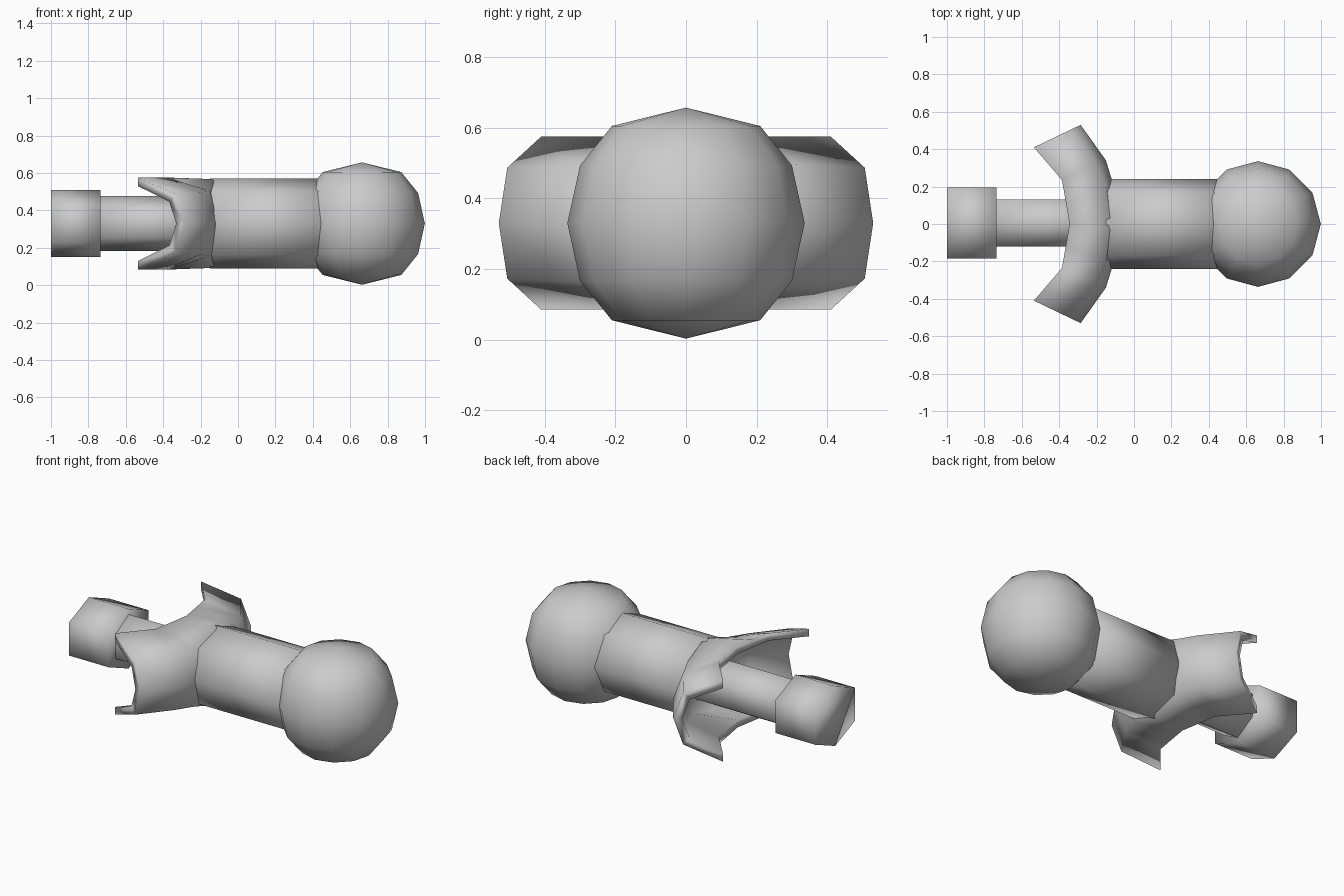
import bpy, bmesh
from math import sin, cos, pi

cube = bpy.data.objects.get("Cube")
if cube:
    bpy.data.objects.remove(cube, do_unlink=True)

MID = 0.33  # height of the long axis

grey = bpy.data.materials.new("plain_grey")
grey.use_nodes = True
COLOUR = (0.6, 0.6, 0.6, 1)
grey.diffuse_color = COLOUR
grey.node_tree.nodes["Principled BSDF"].inputs["Base Color"].default_value = COLOUR


def loft(name, sections):
    """Skin equal-sized closed sections, cap both ends and shade smooth."""
    bm = bmesh.new()
    rings = [[bm.verts.new(p) for p in s] for s in sections]
    n = len(rings[0])
    for a, b in zip(rings, rings[1:]):
        for i in range(n):
            j = (i + 1) % n
            bm.faces.new((a[i], a[j], b[j], b[i]))
    bm.faces.new(rings[0])
    bm.faces.new(rings[-1])
    bmesh.ops.remove_doubles(bm, verts=bm.verts, dist=0.0001)
    bmesh.ops.recalc_face_normals(bm, faces=bm.faces)
    for f in bm.faces:
        f.smooth = True
    mesh = bpy.data.meshes.new(name)
    bm.to_mesh(mesh)
    bm.free()
    mesh.materials.append(grey)
    obj = bpy.data.objects.new(name, mesh)
    bpy.context.collection.objects.link(obj)
    return obj


def prism(name, outline, x0, x1, y=0):
    """Straight bar along x with the given (y, z) outline."""
    return loft(name, [[(x, y + p, MID + q) for p, q in outline] for x in (x0, x1)])


def hexagon(w, h, side):
    return [(0, h), (w, side), (w, -side), (0, -h), (-w, -side), (-w, side)]


# Ball: twelve-sided rings between two poles
def ball_ring(r, z):
    return [(0.663 + r * cos(i * pi / 6), r * sin(i * pi / 6), MID + z) for i in range(12)]


profile = [(0.21, 0.275), (0.3, 0.163), (0.336, 0), (0.3, -0.163), (0.21, -0.275)]
ball = loft("ball", [ball_ring(r, z) for r, z in profile])
bm = bmesh.new()
bm.from_mesh(ball.data)
for f in [f for f in bm.faces if len(f.verts) == 12]:
    pole = bmesh.ops.poke(bm, faces=[f])["verts"][0]
    pole.co.z = MID + (0.327 if pole.co.z > MID else -0.327)
for f in bm.faces:
    f.smooth = True
bm.to_mesh(ball.data)
bm.free()

# Shaft: octagonal bar between ball and fork
octagon = [(0.24 * cos(i * pi / 4), 0.24 * sin(i * pi / 4)) for i in range(8)]
prism("shaft", octagon, -0.15, 0.5)

# Plunger: rod and end cap
prism("plunger_rod", hexagon(0.126, 0.147, 0.073), -0.75, -0.13, 0.006)
prism("plunger_cap", hexagon(0.19, 0.18, 0.1), -1.0, -0.735, 0.005)


# Fork: thick half pipe, open to the rear, swept into two wings
def fork_section(rim, spine, corner, side):
    across, up = corner
    outer = [(0, 0.245), (across, up), (1, 0), (across, -up), (0, -0.245)]
    inner = [(0, -0.2), (across - 0.13, 0.04 - up), (0.82, 0),
             (across - 0.13, up - 0.04), (0, 0.2)]
    return [(rim[0] + t * (spine[0] - rim[0]),
             side * (rim[1] + t * (spine[1] - rim[1])), MID + z)
            for t, z in outer + inner]


stations = [((-0.345, 0), (-0.10, 0), (0.9, 0.237)),
            ((-0.365, 0.12), (-0.11, 0.21), (0.85, 0.175)),
            ((-0.385, 0.235), (-0.15, 0.34), (0.78, 0.165)),
            ((-0.535, 0.41), (-0.285, 0.53), (0.8, 0.157))]
loft("fork", [fork_section(*s, -1) for s in reversed(stations)]
     + [fork_section(*s, 1) for s in stations[1:]])
